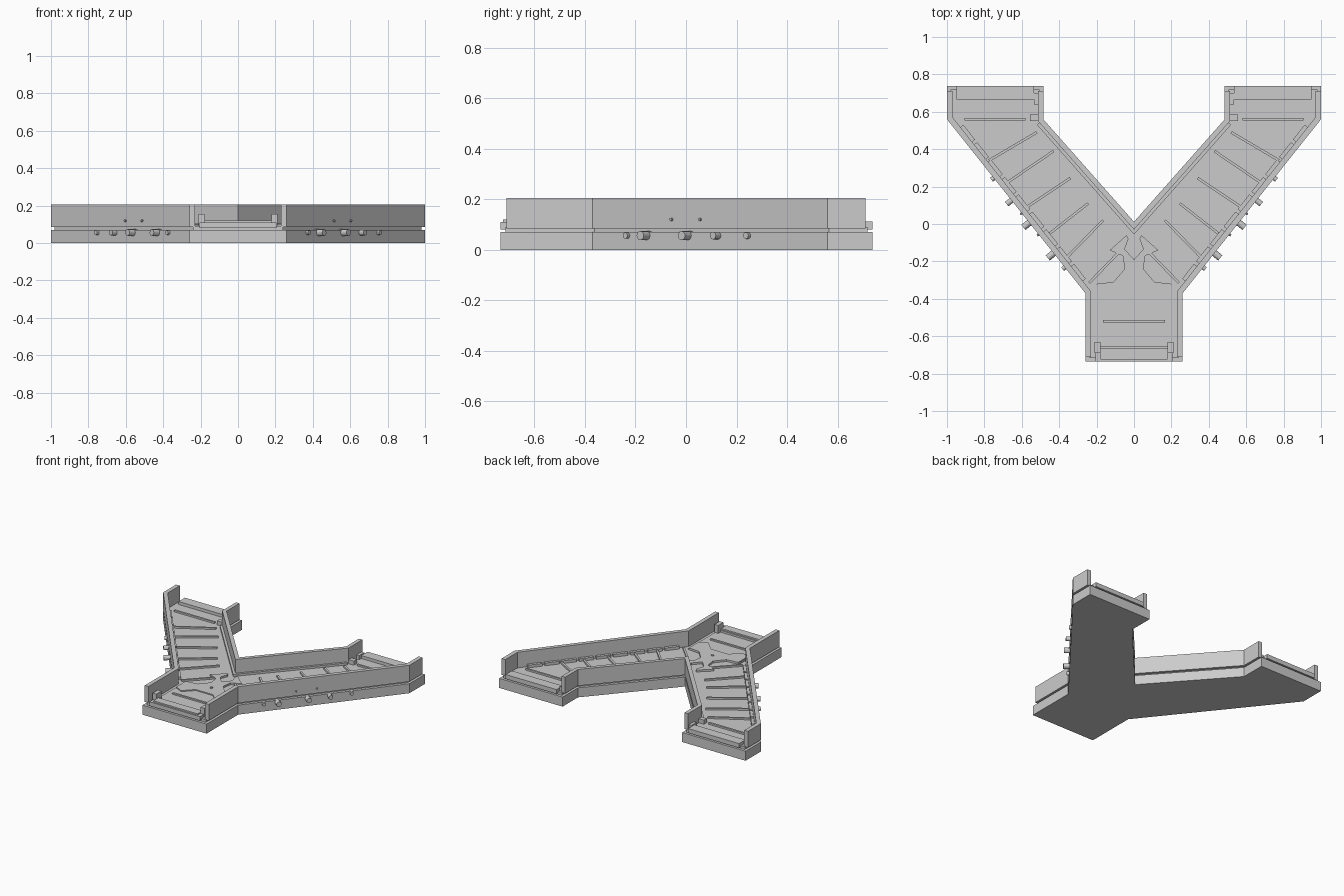
import bpy, bmesh, math
from mathutils import Vector

if "Cube" in bpy.data.objects:
    bpy.data.objects.remove(bpy.data.objects["Cube"])

BASE_TOP, FLOOR, WALL_TOP = 0.07, 0.09, 0.205


def mirror(ob):
    m = ob.modifiers.new("mirror", 'MIRROR')
    m.use_axis[0] = True
    m.use_mirror_merge = False
    return ob


def prism(name, pts, z0, z1, mirrored=False):
    """Extrude a flat outline between two heights."""
    bm = bmesh.new()
    f = bm.faces.new([bm.verts.new((p[0], p[1], z0)) for p in pts])
    r = bmesh.ops.extrude_face_region(bm, geom=[f])
    for v in r["geom"]:
        if isinstance(v, bmesh.types.BMVert):
            v.co.z = z1
    bmesh.ops.recalc_face_normals(bm, faces=bm.faces)
    me = bpy.data.meshes.new(name)
    bm.to_mesh(me)
    bm.free()
    ob = bpy.data.objects.new(name, me)
    bpy.context.collection.objects.link(ob)
    return mirror(ob) if mirrored else ob


def offset(pts, d, closed=False):
    """Shift a path to its left by d with mitred corners."""
    P = [Vector(p) for p in pts]
    n, out = len(P), []
    for i, p in enumerate(P):
        dirs = []
        if closed or i > 0:
            dirs.append((p - P[i - 1]).normalized())
        if closed or i < n - 1:
            dirs.append((P[(i + 1) % n] - p).normalized())
        norms = [Vector((-t.y, t.x)) for t in dirs]
        m = sum(norms, Vector((0, 0))).normalized()
        out.append(tuple(p + m * (d / m.dot(norms[0]))))
    return out


def band(name, pts, d0, d1, z0, z1, mirrored=True):
    return prism(name, offset(pts, d0) + offset(pts, d1)[::-1], z0, z1, mirrored)


def box(name, x0, x1, y0, y1, z0, z1, mirrored=False):
    return prism(name, [(x0, y0), (x1, y0), (x1, y1), (x0, y1)], z0, z1, mirrored)


def rod(name, p, direction, r, length, sides=12):
    bpy.ops.mesh.primitive_cylinder_add(vertices=sides, radius=r, depth=length)
    ob = bpy.context.object
    ob.name = name
    ob.data.transform(Vector(direction).to_track_quat('Z', 'Y').to_matrix().to_4x4())
    for v in ob.data.vertices:
        v.co += Vector(p)
    return mirror(ob)


# Foundation slab, recessed seam and floor
right = [(0.26, -0.735), (0.26, -0.37), (1, 0.56), (1, 0.738), (0.485, 0.738), (0.485, 0.56)]
outline = right + [(0, 0.012)] + [(-x, y) for x, y in right[::-1]]
prism("foundation", outline, 0, BASE_TOP)
prism("floor", offset(outline, 0.02, True), BASE_TOP - 0.005, FLOOR)

# Outer and inner walls
outer = [(0.26, -0.71), (0.26, -0.37), (1, 0.56), (1, 0.71)]
inner = [(0.485, 0.71), (0.485, 0.56), (0, 0.012), (-0.485, 0.56), (-0.485, 0.71)]
band("outer_wall", outer, 0, 0.03, FLOOR - 0.005, WALL_TOP)
band("inner_wall", inner, 0, 0.028, FLOOR - 0.005, WALL_TOP, False)
band("inner_kerb", inner[1:4], 0.028, 0.045, FLOOR - 0.005, 0.105, False)

# Segmented kerb at the foot of the outer wall
a, b = Vector((0.26, -0.37)), Vector((1, 0.56))
for i in range(9):
    s, e = 0.05 + i * 0.1, 0.05 + i * 0.1 + 0.085
    band("kerb_segment", [tuple(a.lerp(b, s)), tuple(a.lerp(b, e))],
         0.03, 0.05, FLOOR - 0.005, 0.11)

# Raised sills at the three openings
box("front_sill", -0.205, 0.205, -0.735, -0.655, 0.08, 0.11)
box("front_sill_cap", -0.18, 0.18, -0.725, -0.665, 0.105, 0.12)
box("front_sill_post", 0.18, 0.21, -0.69, -0.63, FLOOR - 0.005, 0.155, True)
box("rear_sill", 0.535, 0.948, 0.665, 0.738, 0.08, 0.112, True)
box("rear_sill_post", 0.513, 0.535, 0.64, 0.70, FLOOR - 0.005, 0.12, True)
box("rear_corner_block", 0.513, 0.555, 0.55, 0.585, FLOOR - 0.005, 0.12, True)

# Floor ribs
ribs = [((0.58, 0.56), (0.905, 0.56)), ((0.52, 0.49), (0.775, 0.34)),
        ((0.43, 0.39), (0.695, 0.21)), ((0.34, 0.245), (0.58, 0.085)),
        ((0.245, 0.11), (0.45, -0.05)), ((0.165, 0.02), (0.38, -0.2)),
        ((0.06, -0.13), (0.24, -0.315))]
for r in ribs:
    band("floor_rib", r, -0.007, 0.007, FLOOR - 0.005, FLOOR + 0.012)
band("front_rib", [(-0.165, -0.52), (0.165, -0.52)], -0.007, 0.007,
     FLOOR - 0.005, FLOOR + 0.016, False)

# Layered plates at the junction
box("front_plate", -0.207, 0.207, -0.66, -0.32, FLOOR - 0.005, FLOOR + 0.006)
half = [(0.07, -0.39), (0.14, -0.46), (0.2, -0.43), (0.2, -0.32), (0.11, -0.31),
        (0.05, -0.24), (0.06, -0.17), (0.13, -0.14), (0.04, -0.06), (0.03, -0.08),
        (0.05, -0.135)]
prism("junction_plate", half + [(0, -0.19)] + [(-x, y) for x, y in half[::-1]],
      FLOOR - 0.005, FLOOR + 0.014)
rod("junction_stud", (0, -0.31, FLOOR + 0.01), (0, 0, 1), 0.01, 0.02).modifiers.clear()

# Pipe stubs and small wall studs on the outer flank
out = Vector((b.y - a.y, a.x - b.x, 0)).normalized()
for x, r, length in ((0.37, 0.012, 0.03), (0.43, 0.018, 0.08), (0.56, 0.018, 0.08),
                     (0.655, 0.015, 0.065), (0.75, 0.013, 0.03)):
    p = a.lerp(b, (x - a.x) / (b.x - a.x))
    rod("pipe_stub", (p.x, p.y, 0.056), out, r, length)
for x in (0.51, 0.6):
    p = a.lerp(b, (x - a.x) / (b.x - a.x))
    rod("wall_stud", (p.x, p.y, 0.12), out, 0.006, 0.02, 8)
